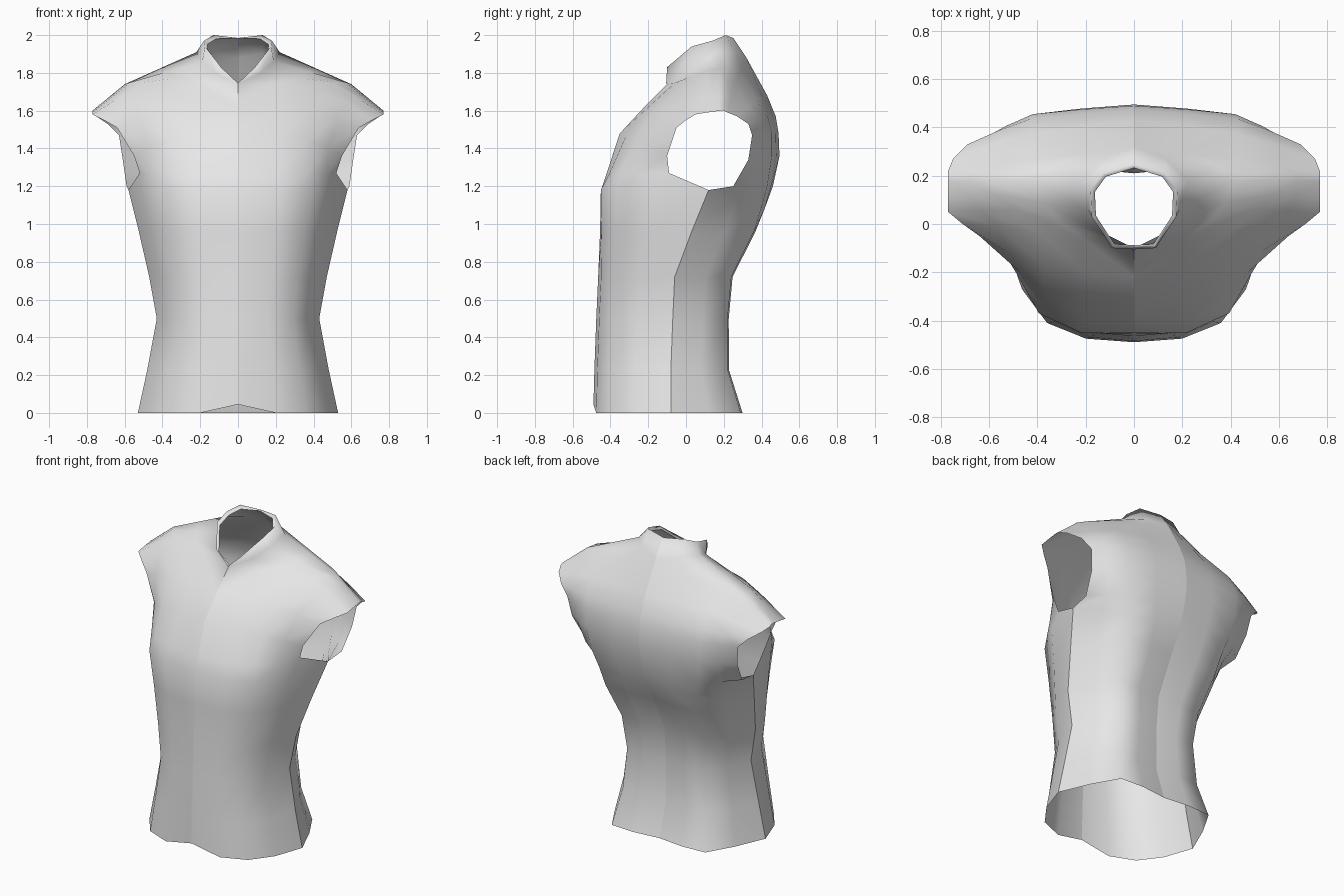
import bpy
import bmesh

cube = bpy.data.objects.get("Cube")
if cube:
    bpy.data.objects.remove(cube, do_unlink=True)

# One plain cloth colour
cloth = bpy.data.materials.new("light grey cloth")
cloth.use_nodes = True
cloth.diffuse_color = (.8, .8, .8, 1)
cloth.node_tree.nodes["Principled BSDF"].inputs["Base Color"].default_value = cloth.diffuse_color


def arc(points, roundness):
    """Five points through three: a blend of straight lines and a parabola."""
    inner, middle, outer = points
    row = []
    for i in range(5):
        t = i / 4
        curve = ((1 - t) * (1 - 2 * t), 4 * t * (1 - t), t * (2 * t - 1))
        line = (max(0, 1 - 2 * t), 1 - abs(1 - 2 * t), max(0, 2 * t - 1))
        weights = [roundness * c + (1 - roundness) * s for c, s in zip(curve, line)]
        row.append(tuple(sum(w * value for w, value in zip(weights, axis))
                         for axis in zip(inner, middle, outer)))
    return row


def body_rows(centre_depths, share, offset):
    """Rows below the armhole: the middle point lies at a share of the seam's width."""
    rows = []
    for depth, seam in zip(centre_depths, side_seam):
        x, y, z = seam
        rows.append([(0, depth, z), (x * share, depth + offset, z), seam])
    return rows


def make_sheet(name, grids, weld_above):
    """Skin grids of points as one smooth open sheet, mirrored to the other side."""
    mesh = bpy.data.meshes.new(name)
    bm = bmesh.new()
    for rows in grids:
        grid = [[bm.verts.new(point) for point in row] for row in rows]
        for low, high in zip(grid, grid[1:]):
            for i in range(len(low) - 1):
                bm.faces.new([low[i], low[i + 1], high[i + 1], high[i]])
    # Join the collar to the neck, but leave the side seams split so they stay crisp
    top = [vert for vert in bm.verts if vert.co.z > weld_above]
    bmesh.ops.remove_doubles(bm, verts=top, dist=.001)
    for face in bm.faces:
        face.smooth = True
    bm.to_mesh(mesh)
    bm.free()
    mesh.materials.append(cloth)
    sheet = bpy.data.objects.new(name, mesh)
    bpy.context.collection.objects.link(sheet)
    # Unmerged halves keep a crisp centre seam
    mirror = sheet.modifiers.new("Mirror", "MIRROR")
    mirror.use_mirror_merge = False


# Side seam from hem to armpit, shared by front and back
side_seam = [(.53, -.08, 0), (.48, -.08, .23), (.43, -.07, .5),
             (.47, -.06, .72), (.525, .03, .96), (.58, .12, 1.18)]

# Front: lower body, chest, shoulder slope
front = body_rows([-.49, -.485, -.475, -.465, -.455, -.45], share=.68, offset=.08)
front += [
    [(0, -.42, 1.27), (.37, -.35, 1.27), (.52, -.09, 1.27)],
    [(0, -.35, 1.48), (.37, -.27, 1.44), (.55, -.1, 1.36)],
    [(0, -.22, 1.62), (.38, -.17, 1.6), (.64, -.05, 1.51)],
    [(0, -.1, 1.74), (.4, -.03, 1.72), (.71, 0, 1.55)]]
front_rows = [arc(row, roundness=.8) for row in front]
# Hem notch at the centre front
x, y, z = front_rows[0][0]
front_rows[0][0] = (x, y, z + .045)

# Top of the shoulder, passing around the neck from front to back
shoulder = [
    [(.12, -.04, 1.8), (.5, .06, 1.75), (.77, .05, 1.58)],
    [(.19, .06, 1.86), (.57, .12, 1.75), (.77, .11, 1.59)],
    [(.22, .18, 1.91), (.6, .18, 1.74), (.77, .18, 1.6)],
    [(.13, .27, 1.9), (.55, .22, 1.75), (.77, .2, 1.6)],
    [(0, .32, 1.88), (.45, .26, 1.76), (.77, .22, 1.59)]]
shoulder_rows = [arc(row, roundness=0) for row in shoulder]

# Back: hollow waist, broad shoulder blades
back = body_rows([.28, .21, .21, .23, .35], share=.65, offset=.01)
back += [
    [(0, .41, 1.07), (.36, .4, 1.09), side_seam[-1]],
    [(0, .46, 1.2), (.39, .43, 1.2), (.59, .25, 1.2)],
    [(0, .495, 1.36), (.42, .455, 1.36), (.61, .33, 1.34)],
    [(0, .49, 1.48), (.42, .455, 1.48), (.63, .35, 1.47)],
    [(0, .475, 1.57), (.43, .435, 1.56), (.69, .33, 1.53)],
    [(0, .43, 1.68), (.43, .375, 1.66), (.75, .27, 1.57)]]
back_rows = [arc(row, roundness=.3) for row in back]

# Stand-up collar: starts on the neck edge, with a small turned-in lip
collar_base = [front_rows[-1][0]] + [row[0] for row in shoulder_rows]
collar_rim = [(0, -.105, 1.745), (.09, -.1, 1.83), (.175, .03, 1.94),
              (.18, .14, 1.97), (.13, .21, 2), (0, .25, 1.985)]
neck_y = .07
collar_lip = [(x * .9, neck_y + (y - neck_y) * .9, z - min(.02, x / 5))
              for x, y, z in collar_rim]

body = front_rows + shoulder_rows + back_rows[::-1]
make_sheet("sleeveless_top", [body, [collar_base, collar_rim, collar_lip]], weld_above=1.7)
